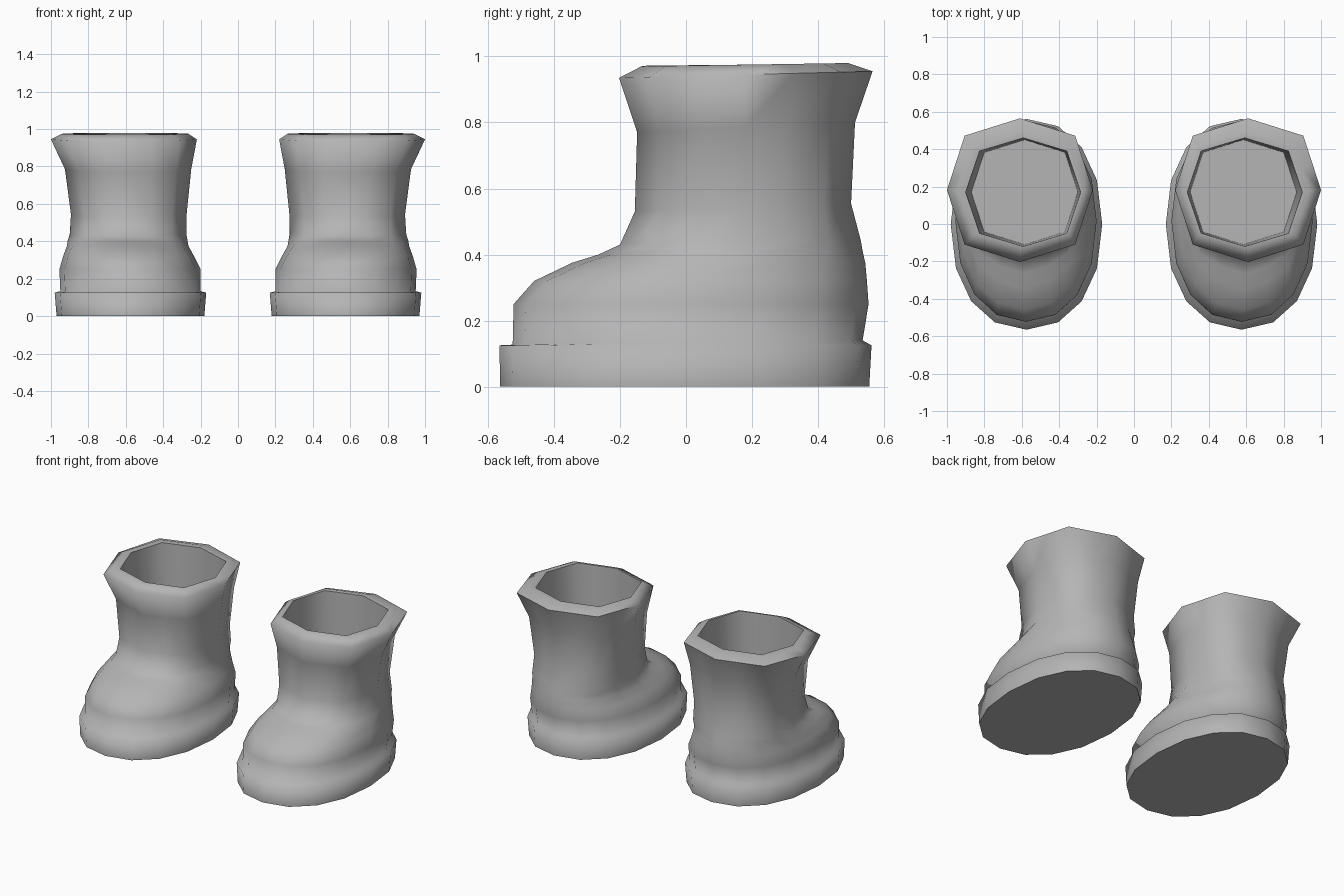
import bpy, bmesh
from math import sin, cos, pi, copysign

if "Cube" in bpy.data.objects:
    bpy.data.objects.remove(bpy.data.objects["Cube"])

SIDES = 16
grey = bpy.data.materials.new("dark_grey")
grey.diffuse_color = (.46, .46, .46, 1)
grey.use_nodes = True
grey.node_tree.nodes["Principled BSDF"].inputs["Base Color"].default_value = grey.diffuse_color


def ring(x0, x1, yf, yb, zf, zb, n, octa):
    """Rounded outline; octa=1 flattens every second corner, giving an octagon."""
    cx, cy, rx, ry = (x0 + x1) / 2, (yf + yb) / 2, (x1 - x0) / 2, (yb - yf) / 2
    raw = []
    for i in range(SIDES):
        a = 2 * pi * i / SIDES
        raw.append([copysign(abs(t) ** (2 / n), t) if abs(t) > 1e-6 else 0
                    for t in (sin(a), -cos(a))])
    pts = []
    for i, (u, v) in enumerate(raw):
        if i % 2:
            p, q = raw[i - 1], raw[(i + 1) % SIDES]
            u += ((p[0] + q[0]) / 2 - u) * octa
            v += ((p[1] + q[1]) / 2 - v) * octa
        pts.append((cx + rx * u, cy + ry * v, zf + (zb - zf) * (v + 1) / 2))
    return pts


def loft(name, sections, cap=None, sharp=(), sharp_back=()):
    bm = bmesh.new()
    loops = [[bm.verts.new(p) for p in ring(*s)] for s in sections]
    for a, b in zip(loops, loops[1:]):
        for i in range(SIDES):
            j = (i + 1) % SIDES
            bm.faces.new((a[i], a[j], b[j], b[i]))
    if cap == 'bottom':
        bm.faces.new(loops[0][::-1])
    elif cap == 'top':
        bm.faces.new(loops[-1])
    for f in bm.faces:
        f.smooth = True
    # Creases all round, or only along the back half
    for k in (*sharp, *sharp_back):
        for i in range(SIDES):
            if k in sharp or 4 <= i < 12:
                e = bm.edges.get((loops[k][i], loops[k][(i + 1) % SIDES]))
                e.smooth = False
    mesh = bpy.data.meshes.new(name)
    bm.to_mesh(mesh)
    bm.free()
    mesh.materials.append(grey)
    ob = bpy.data.objects.new(name, mesh)
    bpy.context.collection.objects.link(ob)
    # Second boot of the pair
    ob.modifiers.new("pair", 'MIRROR')


# Boot shell, from the sole up to the flared cuff and its lip
# x range, y range, z front/back, roundness, octagon amount
lip = (.285, .90, -.12, .46, .972, .978, 2.5, 1)
loft("boot_shell", [
    (.18, .97, -.563, .555, 0, 0, 2.2, 0),
    (.17, .98, -.565, .562, .125, .125, 2.2, 0),
    (.20, .95, -.525, .535, .127, .14, 2.2, 0),
    (.20, .955, -.522, .553, .25, .25, 2.2, 0),
    (.235, .935, -.46, .548, .32, .32, 2.2, .1),
    (.265, .915, -.345, .543, .375, .375, 2.2, .3),
    (.27, .91, -.265, .535, .40, .41, 2.2, .5),
    (.275, .90, -.20, .53, .43, .44, 2.3, .7),
    (.275, .893, -.155, .50, .53, .555, 2.4, 1),
    (.25, .925, -.148, .512, .77, .80, 2.5, 1),
    (.22, 1.0, -.203, .565, .935, .955, 2.5, 1),
    (.265, .94, -.135, .49, .97, .98, 2.5, 1),
    lip], cap='bottom', sharp=(0,), sharp_back=(10,))

# Inside wall of the shaft and the flat insole
floor = (.30, .87, -.11, .45, .55, .55, 2.5, 1)
loft("boot_lining", [lip, floor])
loft("boot_insole", [floor], cap='top')
